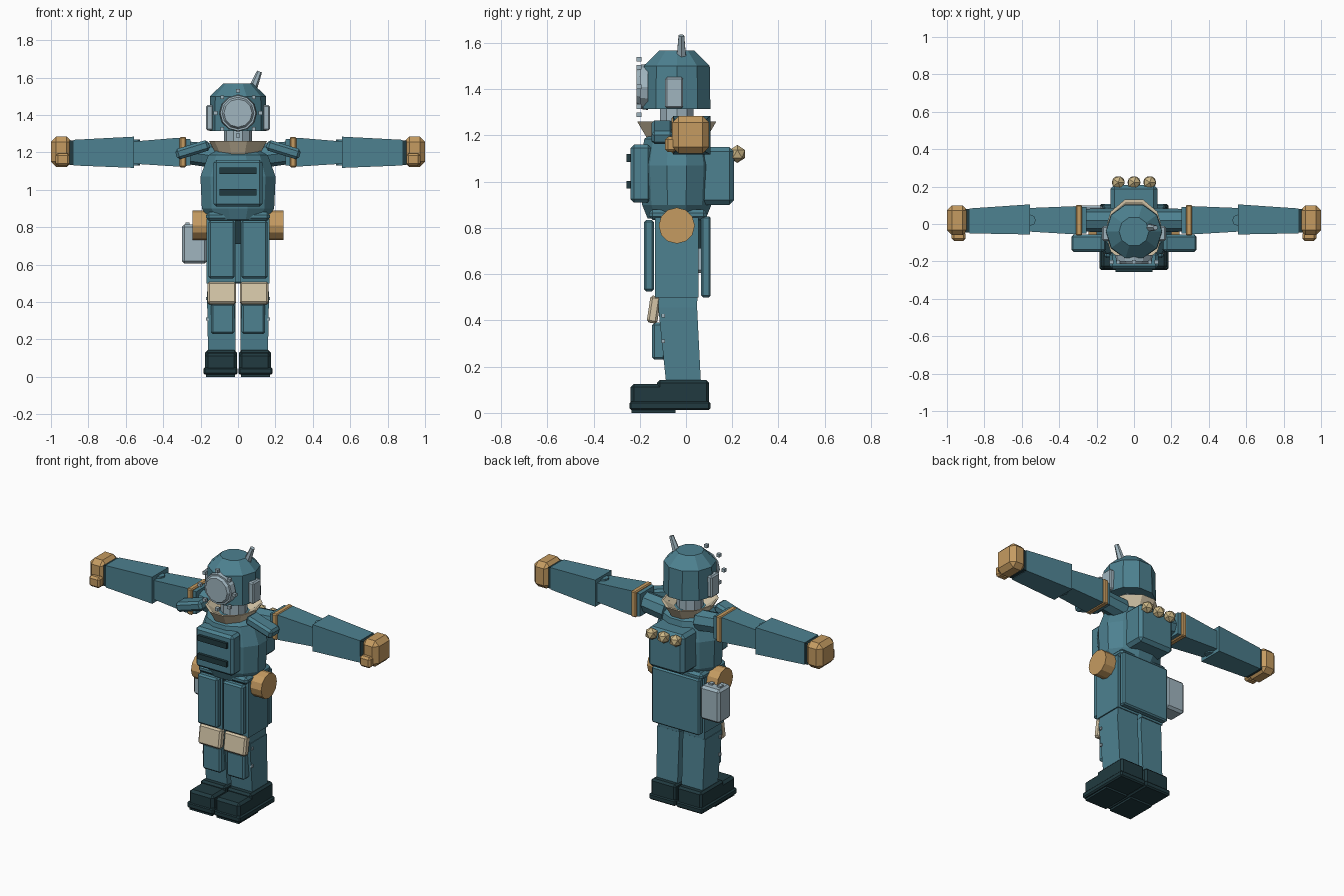
import bpy, bmesh, math
from mathutils import Matrix, Vector

cube = bpy.data.objects.get("Cube")
if cube:
    bpy.data.objects.remove(cube, do_unlink=True)


def material(name, rgb):
    m = bpy.data.materials.new(name)
    m.use_nodes = True
    m.diffuse_color = (*rgb, 1)
    m.node_tree.nodes["Principled BSDF"].inputs["Base Color"].default_value = (*rgb, 1)
    return m


TEAL = material("teal armour", (.075, .22, .28))
DARK = material("dark rubber", (.015, .042, .05))
GOLD = material("gold", (.56, .33, .12))
CREAM = material("cream", (.66, .56, .39))
SILVER = material("silver", (.35, .46, .52))
PALE = material("pale gold", (.60, .47, .24))


def finish(name, bm, mat, bevel=0):
    bmesh.ops.recalc_face_normals(bm, faces=bm.faces)
    me = bpy.data.meshes.new(name)
    bm.to_mesh(me)
    bm.free()
    me.materials.append(mat)
    ob = bpy.data.objects.new(name, me)
    bpy.context.collection.objects.link(ob)
    if bevel:
        mod = ob.modifiers.new("bevel", 'BEVEL')
        mod.width, mod.segments = bevel, 1
    return ob


def box(name, x, y, z, mat, bevel=0, tilt=None):
    """Box from axis ranges; tilt is (angle, axis) about its own centre."""
    bm = bmesh.new()
    size = [b - a for a, b in (x, y, z)]
    mid = Vector([(a + b) / 2 for a, b in (x, y, z)])
    rot = Matrix.Rotation(tilt[0], 4, tilt[1]) if tilt else Matrix.Identity(4)
    bmesh.ops.create_cube(bm, size=1, matrix=Matrix.Translation(mid) @ rot @ Matrix.Diagonal((*size, 1)))
    return finish(name, bm, mat, bevel)


def loft(name, rings, mat, bevel=0, caps=True):
    """Skin a list of point rings, closing both ends."""
    bm = bmesh.new()
    loops = [[bm.verts.new(p) for p in ring] for ring in rings]
    n = len(loops[0])
    for a, b in zip(loops, loops[1:]):
        for i in range(n):
            j = (i + 1) % n
            bm.faces.new((a[i], a[j], b[j], b[i]))
    if caps:
        bm.faces.new(loops[0])
        bm.faces.new(loops[-1])
    return finish(name, bm, mat, bevel)


def oval(rx, ry, z, n, cy=-.04):
    """Horizontal ring with a flat side toward the front."""
    angles = [(i + .5) * math.tau / n for i in range(n)]
    return [(rx * math.sin(a), cy - ry * math.cos(a), z) for a in angles]


def rect_x(x, y0, y1, z0, z1):
    return [(x, y0, z0), (x, y1, z0), (x, y1, z1), (x, y0, z1)]


def rect_z(z, x0, x1, y0, y1):
    return [(x0, y0, z), (x1, y0, z), (x1, y1, z), (x0, y1, z)]


def rod(name, a, b, r0, r1, n, mat):
    """Round bar or cone between two points."""
    a, b = Vector(a), Vector(b)
    d = b - a
    bm = bmesh.new()
    m = Matrix.Translation((a + b) / 2) @ d.to_track_quat('Z', 'Y').to_matrix().to_4x4()
    bmesh.ops.create_cone(bm, cap_ends=True, segments=n, radius1=r0, radius2=r1, depth=d.length, matrix=m)
    return finish(name, bm, mat)


# Head
loft("helmet", [oval(.153, .153, 1.315, 10), oval(.15, .15, 1.5, 10), oval(.08, .08, 1.567, 10)], TEAL)
rod("visor_rim", (0, -.165, 1.41), (0, -.2, 1.41), .1, .095, 12, SILVER)
rod("visor", (0, -.2, 1.41), (0, -.215, 1.41), .085, .075, 12, SILVER)
for i in range(8):
    a = i * math.tau / 8
    bx, bz = .12 * math.sin(a), 1.41 + .12 * math.cos(a)
    box("visor_bolt", (bx - .01, bx + .01), (-.215, -.193), (bz - .01, bz + .01), SILVER)
rod("antenna", (.075, -.02, 1.53), (.115, -.02, 1.632), .024, .014, 6, SILVER)
loft("neck", [oval(.076, .076, 1.2, 10), oval(.076, .076, 1.33, 10)], SILVER)
loft("collar", [oval(.11, .13, 1.18, 10), oval(.155, .18, 1.26, 10),
                oval(.145, .165, 1.26, 10), oval(.075, .075, 1.21, 10)], CREAM)

# Torso, chest plate and backpack
loft("torso", [oval(.16, .13, .84, 12), oval(.2, .155, .9, 12), oval(.208, .165, 1.07, 12),
               oval(.165, .145, 1.185, 12), oval(.1, .1, 1.22, 12)], TEAL)
box("chest_plate", (-.13, .13), (-.24, -.15), (.91, 1.16), TEAL, .015)
for z in (.97, 1.085):
    box("chest_vent", (-.1, .1), (-.257, -.23), (z, z + .034), DARK)
box("backpack", (-.125, .125), (.06, .208), (.9, 1.15), TEAL, .02)
for x in (-.084, 0, .084):
    bm = bmesh.new()
    bmesh.ops.create_icosphere(bm, subdivisions=1, radius=.039, matrix=Matrix.Translation((x, .222, 1.12)))
    finish("backpack_knob", bm, PALE)

# Pelvis and rear skirt
box("pelvis", (-.135, .135), (-.125, .085), (.71, .85), DARK)
box("belt", (-.17, .17), (-.16, .09), (.835, .88), TEAL, .015)
box("rear_skirt", (-.165, .165), (.065, .107), (.5, .85), TEAL, .008)
box("hip_case", (-.3, -.165), (-.02, .1), (.605, .815), SILVER, .014)
for x in (-.27, -.21):
    box("case_latch", (x - .012, x + .012), (.03, .06), (.81, .825), SILVER)

for s in (1, -1):
    side = "left_" if s > 0 else "right_"

    def span(a, b):
        return (min(s * a, s * b), max(s * a, s * b))

    def mirror(rings):
        return [[(s * x, y, z) for x, y, z in ring] for ring in rings]

    # Helmet side piece
    box(side + "ear", span(.13, .17), (-.09, -.012), (1.318, 1.452), SILVER, .008)

    # Shoulder and arm
    rod(side + "shoulder_joint", (s * .11, .02, 1.18), (s * .29, .02, 1.2), .065, .06, 8, TEAL)
    box(side + "shoulder_pad", span(.15, .335), (-.15, -.055), (1.185, 1.243), TEAL, .014,
        (s * .3, 'Y'))
    box(side + "shoulder_band", span(.277, .312), (-.062, .102), (1.12, 1.282), GOLD, .006)
    loft(side + "upper_arm", mirror([rect_x(.255, -.05, .09, 1.13, 1.27), rect_x(.32, -.055, .095, 1.124, 1.278),
                                     rect_x(.57, -.04, .085, 1.14, 1.257)]), TEAL)
    loft(side + "forearm", mirror([rect_x(.555, -.056, .105, 1.117, 1.284),
                                   rect_x(.88, -.05, .083, 1.13, 1.267)]), TEAL)
    rod(side + "elbow_pin", (s * .555, .02, 1.13), (s * .555, .02, 1.27), .03, .03, 8, TEAL)
    box(side + "wrist", span(.87, .9), (-.045, .08), (1.133, 1.264), DARK)
    box(side + "hand", span(.888, 1), (-.06, .1), (1.122, 1.284), GOLD, .028)
    box(side + "thumb", span(.9, .975), (-.09, -.04), (1.128, 1.195), GOLD, .012)

    # Hip disc
    rod(side + "hip_disc", (s * .15, -.04, .81), (s * .243, -.04, .81), .078, .078, 12, GOLD)

    # Leg armour
    box(side + "thigh", span(.014, .168), (-.135, .055), (.5, .845), TEAL)
    box(side + "front_skirt", span(.018, .158), (-.182, -.138), (.525, .835), TEAL, .01)
    loft(side + "knee_section", mirror([rect_z(.52, .016, .16, -.12, .05),
                                        rect_z(.44, .014, .163, -.12, .047)]), TEAL)
    loft(side + "lower_leg", mirror([rect_z(.455, .012, .166, -.12, .048),
                                     rect_z(.12, .014, .16, -.085, .065)]), TEAL)
    box(side + "knee_guard", span(.01, .163), (-.162, -.116), (.388, .506), CREAM, .01, (-.15, 'X'))
    box(side + "shin_plate", span(.02, .145), (-.147, -.09), (.23, .39), TEAL, .01)
    for z in (.31, .42):
        box(side + "leg_rivet", span(.155, .172), (-.105, -.09), (z - .008, z + .008), SILVER)

    # Boot
    box(side + "boot_sole", span(.002, .185), (-.245, .106), (.012, .05), DARK, .008)
    box(side + "boot_tread", span(.015, .17), (-.235, -.045), (0, .02), DARK)
    box(side + "boot_toe", span(.006, .176), (-.24, -.09), (.03, .126), DARK, .015)
    box(side + "boot_heel", span(.006, .176), (-.125, .1), (.03, .142), DARK, .012)
